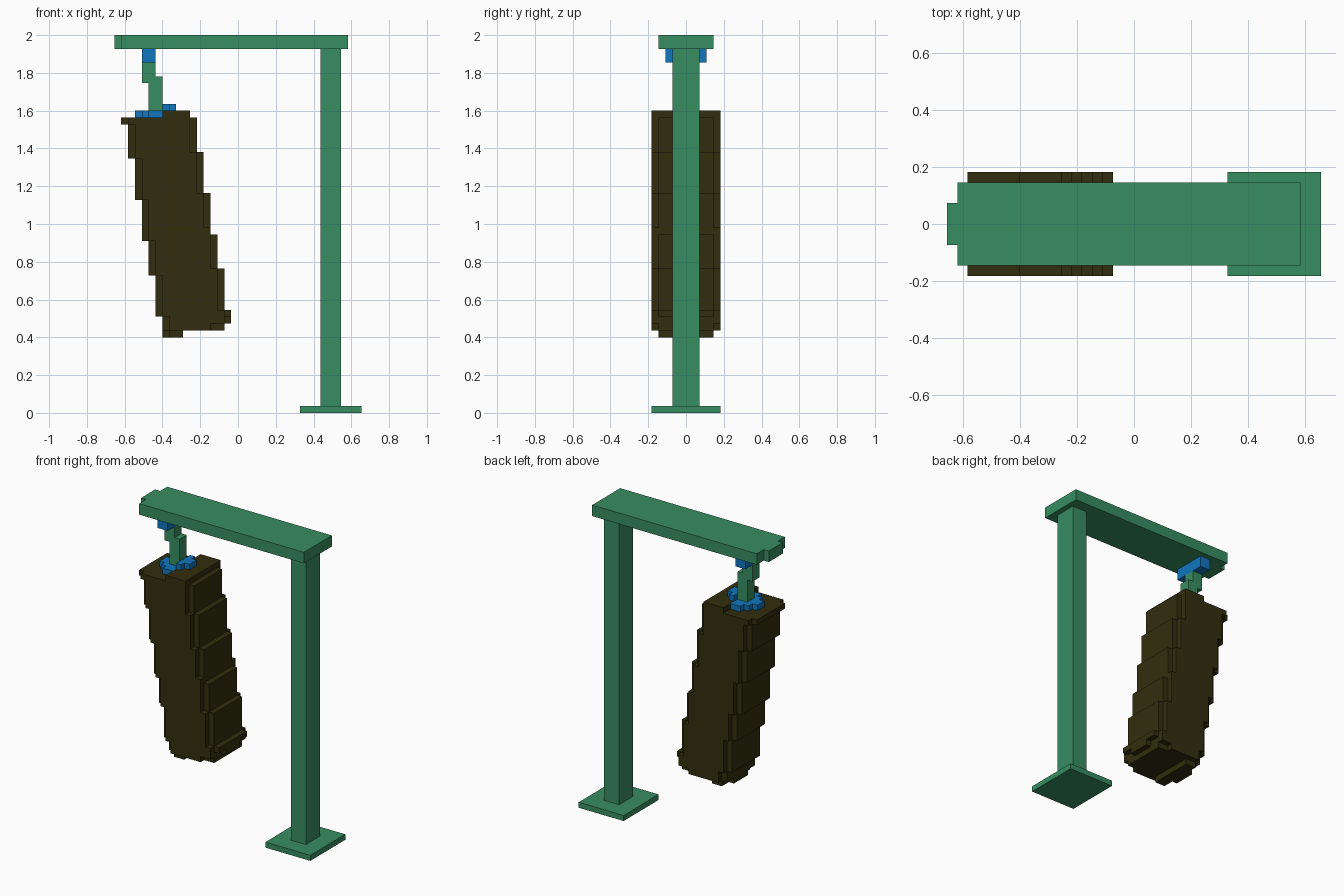
import bpy
import bmesh
from mathutils import Vector

cube = bpy.data.objects.get("Cube")
if cube:
    bpy.data.objects.remove(cube, do_unlink=True)

U = 2 / 55                        # size of one block
ORIGIN = Vector((-18, -5, 0))     # grid corner, in blocks


def material(name, rgb):
    mat = bpy.data.materials.new(name)
    mat.diffuse_color = (*rgb, 1)
    mat.use_nodes = True
    mat.node_tree.nodes["Principled BSDF"].inputs["Base Color"].default_value = (*rgb, 1)
    return mat


GREEN = material("green_paint", (0.040, 0.270, 0.122))
BLUE = material("blue_metal", (0.0052, 0.181, 0.515))
LEATHER = material("dark_leather", (0.032, 0.027, 0.0044))


def blocks(name, cells, mat):
    """Skin a set of grid cells, keeping only the outer faces."""
    bm = bmesh.new()
    verts = {}

    def vert(p):
        key = tuple(round(c) for c in p)
        if key not in verts:
            verts[key] = bm.verts.new((Vector(key) + ORIGIN) * U)
        return verts[key]

    for cell in cells:
        for axis in range(3):
            for sign in (-1, 1):
                n = Vector((0, 0, 0))
                n[axis] = sign
                if tuple(round(c) for c in Vector(cell) + n) in cells:
                    continue
                u = Vector((0, 0, 0))
                u[(axis + 1) % 3] = 1
                v = n.cross(u)
                mid = Vector(cell) + Vector((0.5, 0.5, 0.5)) + n / 2
                bm.faces.new([vert(mid + (a * u + b * v) / 2)
                              for a, b in ((-1, -1), (1, -1), (1, 1), (-1, 1))])
    # merge flat areas into large faces
    bmesh.ops.dissolve_limit(bm, angle_limit=0.01, verts=bm.verts[:], edges=bm.edges[:])
    mesh = bpy.data.meshes.new(name)
    bm.to_mesh(mesh)
    bm.free()
    mesh.materials.append(mat)
    obj = bpy.data.objects.new(name, mesh)
    bpy.context.collection.objects.link(obj)
    return obj


def box(x, y, z):
    """Grid cells of a box, each axis given as (start, end)."""
    return {(i, j, k) for i in range(*x) for j in range(*y) for k in range(*z)}


# Stand
blocks("base_plate", box((27, 36), (0, 10), (0, 1)), GREEN)
blocks("post", box((30, 33), (3, 7), (1, 53)), GREEN)
blocks("top_beam", box((1, 34), (1, 9), (53, 55)) | box((0, 1), (3, 7), (53, 55)), GREEN)

# Hanger
blocks("beam_bracket", box((4, 6), (2, 8), (51, 53)), BLUE)
blocks("hanging_link", box((4, 6), (4, 6), (48, 51)) | box((5, 7), (4, 6), (44, 49)), GREEN)

# Stepped round cap on top of the bag
blocks("bag_cap", {(i, j, 43 if i < 7 else 44)
                   for i in range(3, 9) for j in range(2, 8)
                   if abs(i - 5.5) + abs(j - 4.5) <= 3.5}, BLUE)

# Bag: a leaning block cylinder with trimmed corners and rounded ends
TILT = 0.176
bag = set()
for i, j, k in box((0, 20), (0, 10), (9, 46)):
    x, y, z = i + 0.5, abs(j - 4.5), k + 0.5
    dx = abs(x - (6.98 + (40.2 - z) * TILT))
    above_bottom = z - (9.74 + TILT * x)
    below_top = 42.25 + TILT * x - z
    if dx > 5.1 or above_bottom < 0 or below_top < -0.001 or dx + y > 8.61:
        continue
    if above_bottom < 0.9 and dx * dx + y * y > 26:
        continue
    bag.add((i, j, k))
blocks("punching_bag", bag, LEATHER)
